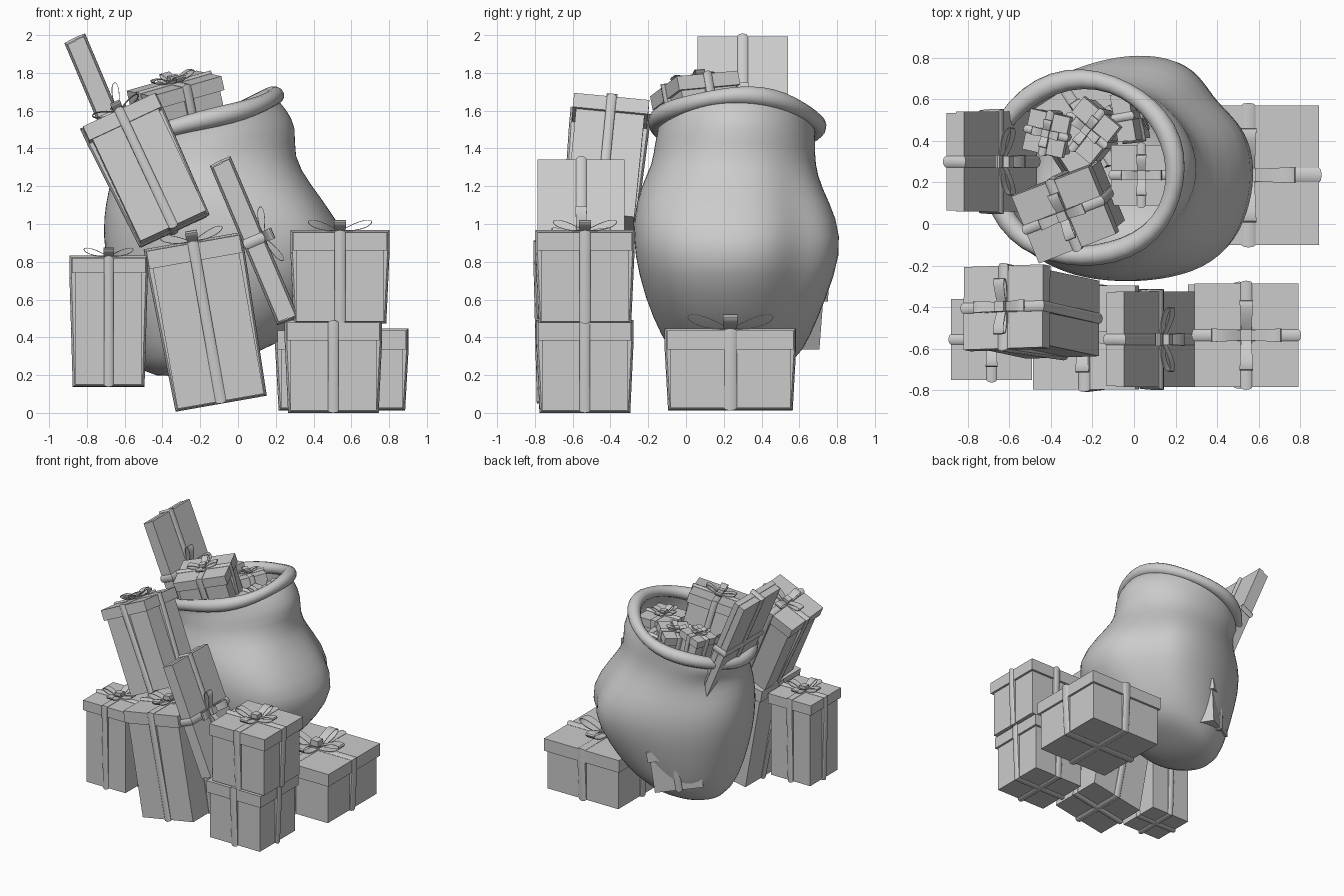
import bpy, bmesh
from math import sin, cos, pi, radians, exp
from mathutils import Vector, Euler

if "Cube" in bpy.data.objects:
    bpy.data.objects.remove(bpy.data.objects["Cube"])


def finish(name, bm, smooth=None):
    bmesh.ops.recalc_face_normals(bm, faces=bm.faces)
    me = bpy.data.meshes.new(name)
    bm.to_mesh(me)
    bm.free()
    ob = bpy.data.objects.new(name, me)
    bpy.context.collection.objects.link(ob)
    if smooth:
        bpy.ops.object.select_all(action='DESELECT')
        ob.select_set(True)
        bpy.context.view_layer.objects.active = ob
        bpy.ops.object.shade_smooth_by_angle(angle=radians(smooth))
    return ob


def loft(bm, rings, close=False):
    """Skin a list of closed rings of points; returns the vertex rings."""
    vr = [[bm.verts.new(p) for p in r] for r in rings]
    pairs = list(zip(vr, vr[1:])) + ([(vr[-1], vr[0])] if close else [])
    for a, b in pairs:
        for i in range(len(a)):
            j = (i + 1) % len(a)
            bm.faces.new((a[i], a[j], b[j], b[i]))
    return vr


def block(bm, sx, sy, z0, z1):
    rings = [[(x * sx / 2, y * sy / 2, z) for x, y in ((-1, -1), (1, -1), (1, 1), (-1, 1))]
             for z in (z0, z1)]
    a, b = loft(bm, rings)
    bm.faces.new(a)
    bm.faces.new(b)


def band(bm, top, base, z0, z1, z2, width, swap):
    """Rounded ribbon round the box: outlines raised more along the middle."""
    rings = []
    for s, e in ((-1, .002), (-.7, .009), (0, .013), (.7, .009), (1, .002)):
        a, b = top + e, base + e
        outline = [(-b, z0 - e), (b, z0 - e), (a, z1), (a, z2 + e), (-a, z2 + e), (-a, z1)]
        v = s * width / 2
        rings.append([(v, u, z) if swap else (u, v, z) for u, z in outline])
    vr = loft(bm, rings)
    bm.faces.new(vr[0])
    bm.faces.new(vr[-1])


def bow_loop(bm, ang, length, width, z0):
    """Thin teardrop ribbon loop pointing in direction ang."""
    n, c, s = 18, cos(ang), sin(ang)
    rings = []
    for inset, half in ((0, -1), (0, 1), (.004, 1), (.004, -1)):
        ring = []
        for i in range(n):
            t = 2 * pi * i / n
            f = (1 - cos(t)) / 2
            r = f * (length - 2 * inset) + inset
            z = z0 + .008 + length * (.28 * f + .17 * sin(t) * sin(t / 2)) - inset * sin(t)
            v = half * width / 2 * (.75 + .25 * f)
            ring.append((r * c - v * s, r * s + v * c, z))
        rings.append(ring)
    loft(bm, rings, close=True)


def gift(name, size, centre, rot=(0, 0, 0)):
    w, d, h = size
    m = min(w, d)
    bm = bmesh.new()
    t, lid = h / 2, min(.1, .13 * m + .03, h * .45)
    over = .036 if h > .3 else .02 if h > .15 else .01
    # box and lid
    block(bm, w - over, d - over, -t, t - lid * .5)
    block(bm, w, d, t - lid, t)
    # crossed ribbons, hanging straight from lid to base
    rw = .024 + .065 * m
    for k, span in enumerate((w, d)):
        band(bm, span / 2, (span - over) / 2, -t, t - lid, t, rw, k == 1)
    # bow
    for k in range(4):
        bow_loop(bm, k * pi / 2, .34 * m, rw * 1.15, t)
    block(bm, rw, rw, t, t + .09 * m + .012)
    ob = finish(name, bm, 35)
    ob.location = centre
    ob.rotation_euler = Euler([radians(a) for a in rot])
    return ob


# ---- sack: rings given as left x,z / right x,z / y min, y max ----
N = 40
profile = [(-.36, .19, .02, .29, .08, .46), (-.51, .20, .20, .36, -.04, .58),
           (-.60, .35, .33, .46, -.13, .66), (-.66, .58, .48, .63, -.22, .74),
           (-.71, .84, .61, .84, -.28, .82), (-.71, 1.03, .53, 1.03, -.285, .80),
           (-.68, 1.18, .39, 1.21, -.24, .72), (-.66, 1.28, .29, 1.36, -.17, .69),
           (-.70, 1.33, .31, 1.51, -.165, .69), (-.69, 1.36, .25, 1.61, -.15, .68),
           (-.69, 1.39, .20, 1.67, -.16, .69)]
belly = [0, .2, .6, .9, 1, 1, .7, .2, 0, 0, 0]


def ring(k, wobble):
    lx, lz, rx, rz, y0, y1 = profile[k]
    c = Vector(((lx + rx) / 2, (y0 + y1) / 2, (lz + rz) / 2))
    u = Vector(((rx - lx) / 2, 0, (rz - lz) / 2))
    v = Vector((0, (y1 - y0) / 2, 0))
    pts = []
    for i in range(N):
        a = 2 * pi * i / N
        f = 1 + wobble * (sin(3 * a + k * .9) + .6 * sin(5 * a - k * 1.3))
        # belly: fuller at front right, dented at back right
        f += belly[k] * (.07 * exp(-((a - 5.5) / .4) ** 2) - .08 * exp(-((a - .75) / .3) ** 2))
        shift = Vector((.09 * belly[k] * max(0, sin(a)) ** 3, 0, 0))
        pts.append(c + (u * cos(a) + v * sin(a)) * f + shift)
    return c, u, v, pts


bm = bmesh.new()
rings = [ring(k, .010 if k < 9 else .006)[3] for k in range(len(profile))]
vr = loft(bm, rings)
base = bm.verts.new(Vector((-.16, .27, .225)))
for i in range(N):
    bm.faces.new((vr[0][i], base, vr[0][(i + 1) % N]))
sack = finish("sack", bm, 80)
solid = sack.modifiers.new("wall", 'SOLIDIFY')
solid.thickness = .02
solid.offset = -1
sub = sack.modifiers.new("smooth", 'SUBSURF')
sub.levels = sub.render_levels = 1

# rolled rim round the mouth
c, u, v, pts = ring(10, .010)
normal = u.cross(v).normalized()
tube = []
for i, p in enumerate(pts):
    out = (p - c).normalized()
    r = .047 + .005 * sin(8 * pi * i / N)
    p = p + normal * (.012 * sin(6 * pi * i / N + 1))
    tube.append([p + (out * cos(2 * pi * j / 12) + normal * sin(2 * pi * j / 12)) * r
                 for j in range(12)])
bm = bmesh.new()
loft(bm, tube, close=True)
finish("sack_rim", bm, 80)

# ---- gifts around the sack ----
gift("left_gift", (.39, .39, .67), (-.685, -.555, .485))
gift("leaning_gift", (.50, .50, .85), (-.165, -.545, .48), (0, -10, 0))
gift("upper_left_gift", (.42, .40, .68), (-.485, -.43, 1.28), (-6, -25, 2))
gift("front_flat_gift", (.90, .46, .095), (.085, -.555, .91), (0, 67, 0))
gift("stack_lower_gift", (.49, .49, .465), (.505, -.535, .245))
gift("stack_upper_gift", (.50, .50, .47), (.54, -.535, .72))
gift("right_gift", (.68, .67, .41), (.55, .235, .23))

# ---- gifts inside the sack ----
gift("top_flat_gift", (.90, .48, .095), (-.685, .30, 1.56), (0, 67, 0))
gift("mouth_gift", (.41, .35, .32), (-.305, .07, 1.59), (5, -15, 21))
gift("inner_right_gift", (.29, .29, .29), (.035, .235, 1.41))
gift("inner_back_gift", (.23, .23, .24), (-.20, .45, 1.46), (8, -10, -40))
gift("inner_small_gift", (.20, .20, .20), (-.40, .44, 1.50), (5, -12, -13))
gift("inner_side_gift", (.40, .24, .09), (-.02, .52, 1.32), (0, 80, 10))
gift("buried_gift", (.40, .42, .34), (-.24, .46, .53), (0, 8, 33))
